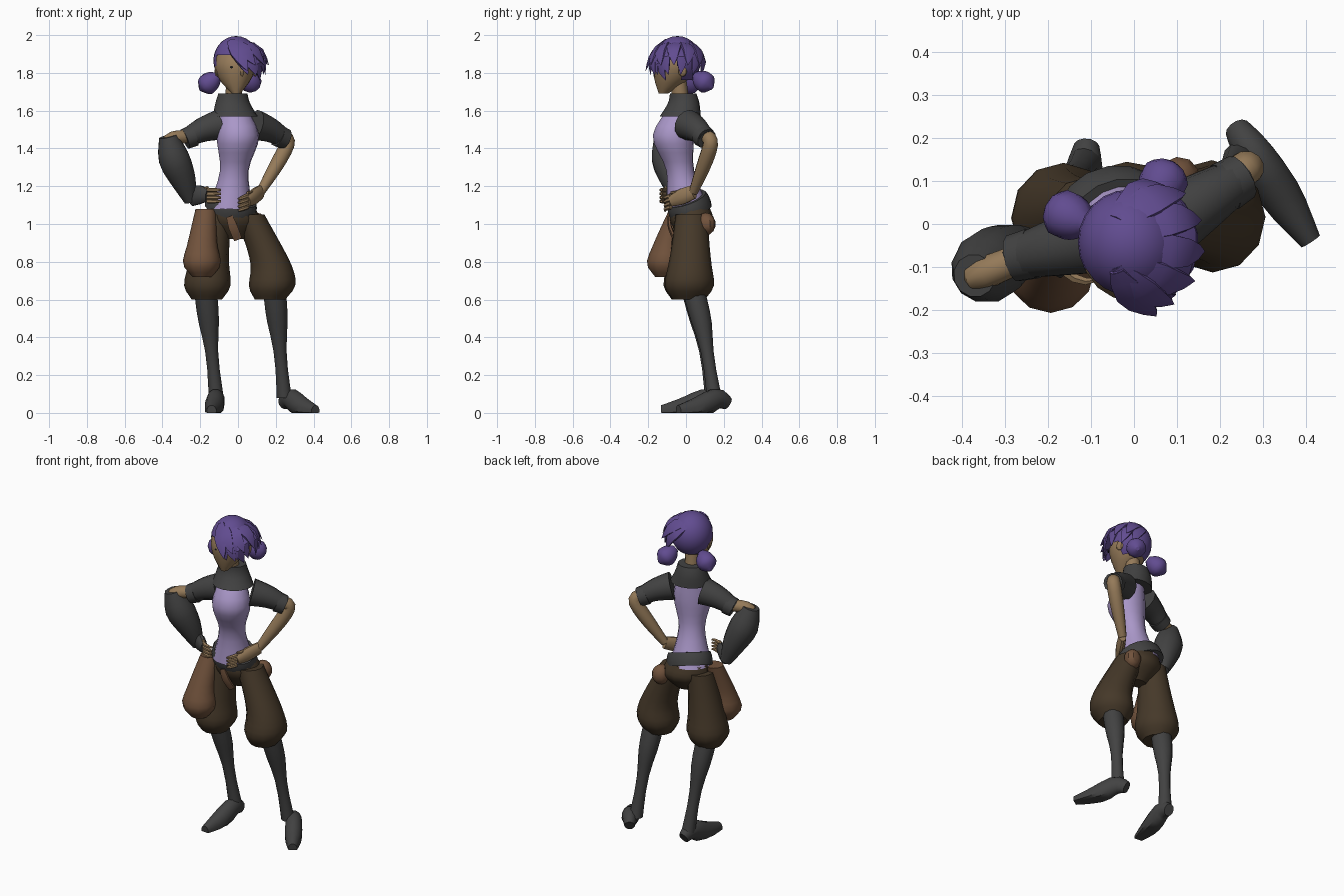
import bpy, bmesh, math
from mathutils import Vector, Matrix

if "Cube" in bpy.data.objects:
    bpy.data.objects.remove(bpy.data.objects["Cube"], do_unlink=True)


def material(name, *rgb):
    mat = bpy.data.materials.new(name)
    mat.use_nodes = True
    mat.diffuse_color = (*rgb, 1)
    shader = mat.node_tree.nodes["Principled BSDF"]
    shader.inputs["Base Color"].default_value = (*rgb, 1)
    return mat


HAIR = material("hair purple", .12, .072, .28)
LILAC = material("lilac cloth", .4, .31, .58)
SKIN = material("tan skin", .3, .195, .1)
GREY = material("charcoal cloth", .055, .055, .055)
DARK = material("dark brown cloth", .06, .04, .022)
BROWN = material("brown leather", .165, .085, .045)
INK = material("eye black", .01, .01, .01)

X, Y, Z = Matrix.Identity(3)
HEAD = Vector((-.01, -.045, 1.86))
TURN = Matrix.Rotation(math.radians(15), 3, 'Z')    # the body twists to its left
parts = []


def finish(name, bm, mat):
    bmesh.ops.recalc_face_normals(bm, faces=bm.faces)
    mesh = bpy.data.meshes.new(name)
    bm.to_mesh(mesh)
    bm.free()
    mesh.materials.append(mat)
    part = bpy.data.objects.new(name, mesh)
    bpy.context.collection.objects.link(part)
    parts.append(part)
    return part


def spline(values, t):
    """Smooth curve through evenly spaced values."""
    last = len(values) - 1
    i = min(int(t * last), last - 1)
    f = t * last - i
    a, b = values[i], values[i + 1]
    before = values[i - 1] if i > 0 else a
    after = values[i + 2] if i + 2 <= last else b
    slope_a, slope_b = (b - before) / 2, (after - a) / 2
    ease = f * f * (3 - 2 * f)
    return a + (b - a) * ease + slope_a * (f * (1 - f) ** 2) - slope_b * (f * f * (1 - f))


def sweep(name, mat, path, radii, flat=1, ref=Y, level=False, rings=9, sides=12):
    """Tube along a path; level keeps the rings horizontal, no ref means away from the head."""
    path = [Vector(p) for p in path]
    steps = [i / (rings - 1) for i in range(rings)]
    centres = [spline(path, t) for t in steps]
    bm = bmesh.new()
    loops = []
    for i, c in enumerate(centres):
        if level:
            u, v = TURN @ X, TURN @ Y
        else:
            along = (centres[min(i + 1, rings - 1)] - centres[max(i - 1, 0)]).normalized()
            u = along.cross(ref or c - HEAD).normalized()
            v = u.cross(along)
        r = spline(radii, steps[i])
        loop = []
        for k in range(sides):
            angle = math.tau * (k + .5) / sides
            p = c + u * r * math.cos(angle) + v * r * flat * math.sin(angle)
            p.z = max(p.z, 0)
            loop.append(bm.verts.new(p))
        loops.append(loop)
    for low, high in zip(loops, loops[1:]):
        for k in range(sides):
            bm.faces.new((low[k - 1], low[k], high[k], high[k - 1]))
    bm.faces.new(loops[0])
    bm.faces.new(loops[-1])
    return finish(name, bm, mat)


def ball(name, mat, centre, size, yaw=0, segments=12):
    bm = bmesh.new()
    place = Matrix.Translation(centre) @ Matrix.Rotation(yaw, 4, 'Z') @ Matrix.Diagonal((*size, 1))
    bmesh.ops.create_uvsphere(bm, u_segments=segments, v_segments=segments // 2 + 2,
                              radius=1, matrix=place)
    return finish(name, bm, mat)


# Head, neck and face
sweep("head", SKIN, [(-.01, -.12, 1.69), (-.015, -.075, 1.77), (-.015, -.06, 1.86), (-.015, -.05, 1.95)],
      [.022, .087, .107, .06], flat=1.08, level=True, sides=16)
sweep("neck", SKIN, [(-.025, -.02, 1.58), (-.02, -.04, 1.76)], [.045, .043], level=True, rings=3)
nose = HEAD + TURN @ Vector((0, -.12, -.06))
sweep("nose", SKIN, [nose + Z * .04, nose, nose - Z * .02], [.004, .013, .004], ref=X, rings=5, sides=6)
for side, s in (("right", -1), ("left", 1)):
    ball(side + "_eye", INK, HEAD + TURN @ Vector((s * .06, -.112, -.03)), (.016, .004, .009),
         yaw=.25 + s * .55, segments=8)
    ball(side + "_ear", SKIN, HEAD + TURN @ Vector((s * .105, 0, -.05)), (.012, .024, .03),
         yaw=.25, segments=8)

# Hair cap with the face opening trimmed away
cap = ball("hair_cap", HAIR, HEAD + Z * .005, (.12, .125, .13), yaw=.25, segments=24)
bm = bmesh.new()
bm.from_mesh(cap.data)
trimmed = []
for face in bm.faces:
    p = TURN.inverted() @ (face.calc_center_median() - HEAD)
    if p.z < -.1 or (p.y < 0 and p.z < -.03) or (p.y < -.03 and p.z < .08 - .5 * abs(p.x)):
        trimmed.append(face)
bmesh.ops.delete(bm, geom=trimmed, context='FACES')
bm.to_mesh(cap.data)
bm.free()


# Pointed locks swept from the parting over the left side
def lock(name, degrees, reach, drop):
    a = math.radians(degrees)
    tip = HEAD + Vector((math.cos(a) * reach, math.sin(a) * reach, -drop))
    root = HEAD + Vector((-.03, math.sin(a) * .07, .112))
    bend = HEAD + (root.lerp(tip, .5) - HEAD).normalized() * .14
    sweep(name, HAIR, [root, bend, tip], [.02, .046, .033, .001], flat=.3, ref=None, rings=6, sides=6)


for i in range(11):
    lock(f"swept_lock_{i}", 12 * i - 66, .155 + .02 * (i % 2), .02 if i % 2 else .07)
for i in range(3):
    lock(f"fringe_lock_{i}", 22 * i - 70, .18 - .02 * i, .05 + .025 * i)

# Low side bunches
for side, end in (("right", Vector((-.2, .04, 1.71))), ("left", Vector((.09, .14, 1.72)))):
    sweep(side + "_bunch", HAIR, [end.lerp(HEAD, .5), end], [.02, .05, .055, .01], ref=Z, sides=10)

# Torso, collar and belt
sweep("torso", LILAC, [(-.04, .01, 1.08), (-.02, -.03, 1.28), (0, -.067, 1.47), (-.02, -.02, 1.64)],
      [.12, .076, .112, .05], flat=.97, level=True, rings=13, sides=16)
sweep("collar", GREY, [(-.015, -.03, 1.57), (-.028, -.012, 1.64), (-.027, -.015, 1.69)],
      [.12, .092, .078], flat=.9, level=True, rings=6, sides=16)
waist, lean = Vector((-.035, .015, 1.1)), Vector((.01, -.012, .035))
sweep("belt", GREY, [waist - lean, waist + lean], [.137, .14, .128], flat=.84, rings=4, sides=16)

# Arms: shoulder, cuff, elbow, wrist, knuckles, fingertips
ARMS = {
    "left": [(.09, .01, 1.525), (.25, .11, 1.45), (.26, .13, 1.42), (.12, .04, 1.17),
             (.05, -.08, 1.12), (0, -.11, 1.1)],
    "right": [(-.1, -.035, 1.525), (-.28, -.08, 1.45), (-.37, -.12, 1.42), (-.25, -.04, 1.14),
              (-.16, -.11, 1.15), (-.09, -.13, 1.15)],
}
for side, joints in ARMS.items():
    shoulder, cuff, elbow, wrist, knuckles, tips = [Vector(j) for j in joints]
    sweep(side + "_sleeve", GREY, [shoulder, shoulder.lerp(cuff, .5) + Z * .01, cuff], [.082, .066, .048])
    sweep(side + "_cuff", GREY, [shoulder.lerp(cuff, .75), cuff], [.06, .056], rings=3)
    sweep(side + "_forearm", SKIN, [shoulder.lerp(cuff, .8), elbow, wrist], [.034, .038, .04, .024], rings=13)
    sweep(side + "_thumb", SKIN, [wrist.lerp(knuckles, .5) + Z * .02, knuckles + Z * .045],
          [.014, .012, .007], ref=Z, rings=4, sides=6)
    for i in range(4):
        shift = Z * (.03 - .02 * i)
        bend = knuckles.lerp(tips, .5) - Y * .012
        sweep(f"{side}_finger_{i}", SKIN, [knuckles + shift, bend + shift, tips + shift],
              [.012, .011, .006], ref=Z, rings=4, sides=6)
    if side == "left":
        sweep("left_palm", SKIN, [wrist, wrist.lerp(knuckles, .5), knuckles], [.022, .025, .017],
              flat=1.7, ref=Z)
    else:
        sweep("right_glove", GREY, [wrist, wrist.lerp(knuckles, .5) + Z * .01, knuckles], [.028, .03, .02],
              flat=1.7, ref=Z)
        sweep("gauntlet", GREY, [elbow + Z * .045, elbow.lerp(wrist, .25), elbow.lerp(wrist, .65),
                                 wrist - Z * .02], [.05, .084, .07, .034], rings=10)

# Legs: hip, knee, ankle, heel, toe, and how far the thigh bows outward
LEGS = {
    "left": ([(.06, .03, 1.05), (.17, .015, .6), (.245, .15, .08), (.24, .22, 0), (.41, -.04, 0)], .05),
    "right": ([(-.115, .02, 1.05), (-.165, .01, .6), (-.115, .14, .08), (-.11, .18, 0), (-.14, -.13, 0)], -.01),
}
for side, (joints, bow) in LEGS.items():
    hip, knee, ankle, heel, toe = [Vector(j) for j in joints]
    sweep(side + "_trouser", DARK, [hip, hip.lerp(knee, .6) + X * bow, knee],
          [.08, .09, .108, .122, .08], flat=1.07, level=True, rings=13)
    top = knee + (Y + Z) * .03 + X * bow * .5
    sweep(side + "_boot", GREY, [top, top.lerp(ankle, .4) + Y * .01, ankle],
          [.06, .056, .033, .04], level=True)
    sweep(side + "_foot", GREY, [heel + Z * .05, heel.lerp(toe, .22) + Z * .075,
                                 heel.lerp(toe, .6) + Z * .025, toe + Z * .01],
          [.03, .046, .05, .026], flat=1.2, ref=Z)
sweep("hips", DARK, [(-.015, .02, .92), (-.02, .03, 1.01), (-.035, .02, 1.09)],
      [.05, .135, .125], flat=.82, level=True)

# Hanging bag, back pouch and front flap
sweep("hip_bag", BROWN, [(-.17, -.035, 1.08), (-.19, -.1, .88), (-.19, -.115, .72)],
      [.055, .066, .082, .1, .05], flat=.95, level=True, rings=11)
ball("back_pouch", BROWN, (.1, .105, 1), (.055, .05, .06), yaw=.7, segments=10)
sweep("front_flap", BROWN, [(-.045, -.09, 1.04), (-.025, -.085, .98), (0, -.06, .92)],
      [.02, .028, .025], flat=.4, rings=5, sides=6)

# Smooth shading with crisp edges
bpy.ops.object.select_all(action='DESELECT')
for part in parts:
    part.select_set(True)
bpy.context.view_layer.objects.active = parts[0]
bpy.ops.object.shade_smooth_by_angle(angle=math.radians(35))
